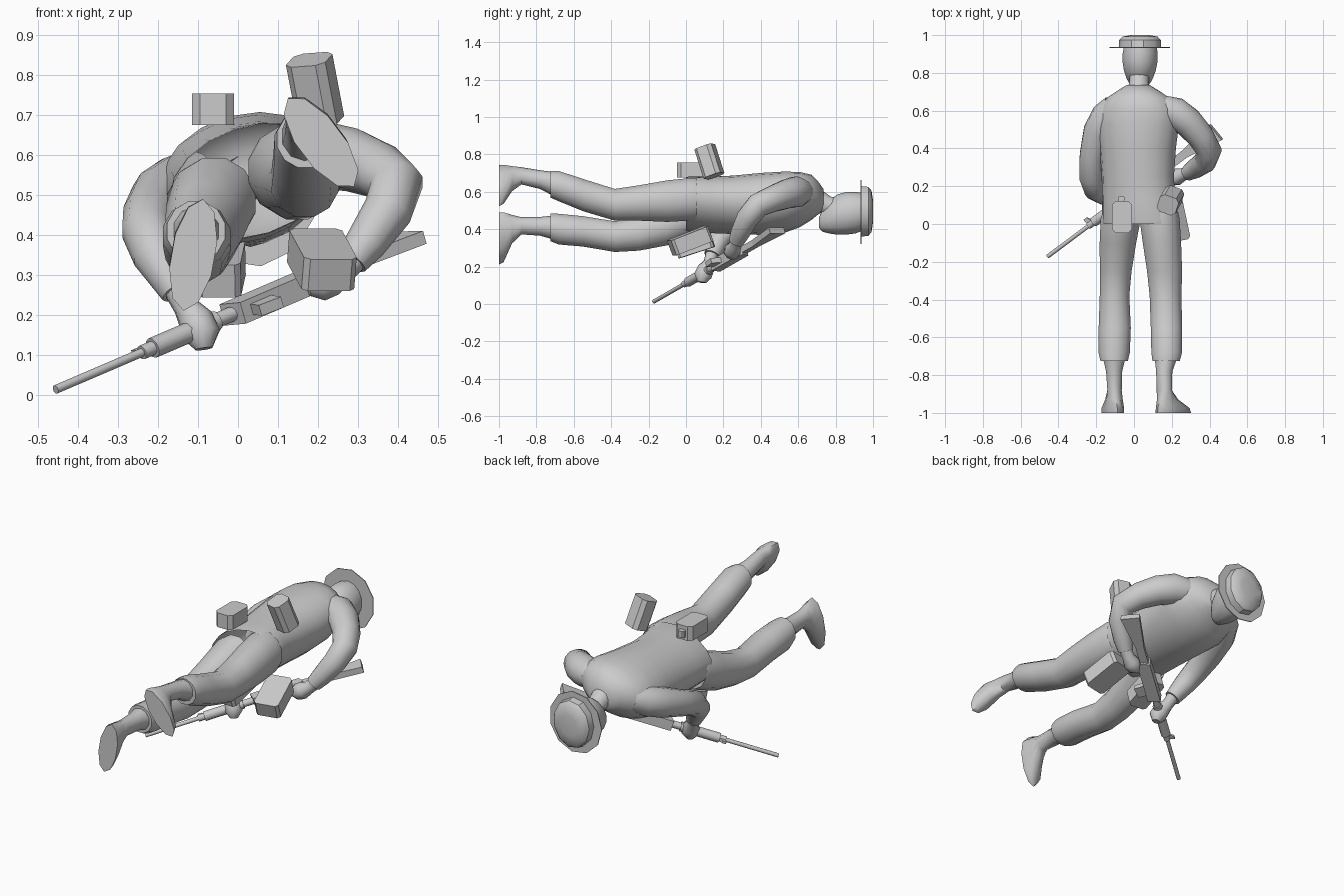
import bpy, bmesh, math
from mathutils import Vector, Matrix, Euler

grey = bpy.data.materials.new("plain grey")
grey.diffuse_color = (0.6, 0.6, 0.6, 1)


def finish(name, bm, smooth=True, angle=50):
    bmesh.ops.recalc_face_normals(bm, faces=bm.faces)
    me = bpy.data.meshes.new(name)
    bm.to_mesh(me)
    bm.free()
    ob = bpy.data.objects.new(name, me)
    bpy.context.collection.objects.link(ob)
    me.materials.append(grey)
    if smooth:
        bpy.ops.object.select_all(action='DESELECT')
        ob.select_set(True)
        bpy.context.view_layer.objects.active = ob
        bpy.ops.object.shade_smooth_by_angle(angle=math.radians(angle))
    return ob


def loft(name, rings, n=12, fixed=None, caps=(True, True), angle=50):
    """Skin elliptical rings (x, y, z, half width, half depth, roll) along a path."""
    bm = bmesh.new()
    pts = [Vector(r[:3]) for r in rings]
    loops = []
    for i, r in enumerate(rings):
        t = fixed or (pts[min(i + 1, len(pts) - 1)] - pts[max(i - 1, 0)]).normalized()
        s = Vector((1, 0, 0))
        s = (s - t * s.dot(t)).normalized()
        u = s.cross(t)
        a = math.radians(r[5] if len(r) > 5 else 0)
        s, u = s * math.cos(a) + u * math.sin(a), u * math.cos(a) - s * math.sin(a)
        ang = [2 * math.pi * (k + 0.5) / n for k in range(n)]
        loops.append([bm.verts.new(pts[i] + s * r[3] * math.cos(q) + u * r[4] * math.sin(q)) for q in ang])
    for A, B in zip(loops, loops[1:]):
        for k in range(n):
            bm.faces.new((A[k], A[(k + 1) % n], B[(k + 1) % n], B[k]))
    if caps[0]:
        bm.faces.new(loops[0])
    if caps[1]:
        bm.faces.new(loops[-1])
    return finish(name, bm, True, angle)


def tube(name, pts, n=10, caps=(True, True)):
    return loft(name, [(x, y, z, r, r) for x, y, z, r in pts], n, caps=caps)


def box(name, centre, size, rot=(0, 0, 0), bevel=0.014):
    """Box with its four upright edges cut."""
    bm = bmesh.new()
    bmesh.ops.create_cube(bm, size=1)
    bmesh.ops.scale(bm, vec=size, verts=bm.verts)
    upright = [e for e in bm.edges if abs(e.verts[0].co.z - e.verts[1].co.z) > 0.01]
    bmesh.ops.bevel(bm, geom=upright, offset=bevel, segments=1, affect='EDGES')
    m = Matrix.Translation(centre) @ Euler([math.radians(a) for a in rot]).to_matrix().to_4x4()
    bm.transform(m)
    return finish(name, bm, False)


Y = Vector((0, 1, 0))
OPEN_END, OPEN_START = (True, False), (False, True)

# Jacket, rolled so the right side is higher, open at the hem
loft("jacket", [
    (0.035, 0.0, 0.535, 0.21, 0.135, 18),
    (0.035, 0.015, 0.535, 0.212, 0.138, 18),
    (0.025, 0.12, 0.53, 0.198, 0.145, 18),
    (0.02, 0.25, 0.53, 0.195, 0.152, 17),
    (0.02, 0.40, 0.535, 0.205, 0.162, 16),
    (0.02, 0.53, 0.545, 0.222, 0.158, 15),
    (0.022, 0.61, 0.558, 0.212, 0.142, 14),
    (0.022, 0.67, 0.57, 0.165, 0.118, 14),
    (0.022, 0.705, 0.567, 0.112, 0.09, 10),
    (0.022, 0.735, 0.555, 0.062, 0.06, 5)], 18, Y, OPEN_START)

# Neck and head, face downwards
tube("neck", [(0.025, 0.71, 0.55, 0.06), (0.027, 0.75, 0.53, 0.052), (0.03, 0.80, 0.51, 0.056)], 12, (False, False))
loft("head", [
    (0.03, 0.712, 0.435, 0.025, 0.028), (0.03, 0.728, 0.445, 0.045, 0.058),
    (0.03, 0.765, 0.465, 0.069, 0.088), (0.031, 0.81, 0.478, 0.086, 0.108),
    (0.032, 0.86, 0.485, 0.095, 0.114), (0.033, 0.905, 0.488, 0.095, 0.111),
    (0.033, 0.94, 0.492, 0.088, 0.102)], 14, Y)

# Hat with a thin brim
loft("hat_brim", [(0.034, 0.932, 0.492, 0.163, 0.172), (0.034, 0.937, 0.492, 0.163, 0.172)], 11, Y, angle=30)
loft("hat_crown", [
    (0.034, 0.934, 0.495, 0.115, 0.137), (0.034, 0.975, 0.495, 0.112, 0.132),
    (0.034, 0.992, 0.495, 0.095, 0.112), (0.034, 1.0, 0.495, 0.05, 0.058)], 11, Y, angle=35)

# Trouser legs, shins and boots
loft("left_trouser", [
    (-0.105, -0.725, 0.41, 0.075, 0.077), (-0.105, -0.68, 0.40, 0.086, 0.085),
    (-0.102, -0.55, 0.388, 0.088, 0.084), (-0.103, -0.38, 0.36, 0.081, 0.085),
    (-0.097, -0.25, 0.378, 0.087, 0.096), (-0.085, -0.1, 0.42, 0.1, 0.11),
    (-0.07, 0.03, 0.475, 0.11, 0.115), (-0.06, 0.06, 0.485, 0.108, 0.112)], 12, Y, OPEN_END)
loft("right_trouser", [
    (0.17, -0.725, 0.64, 0.075, 0.074), (0.173, -0.68, 0.63, 0.084, 0.084),
    (0.172, -0.55, 0.582, 0.086, 0.089), (0.167, -0.38, 0.53, 0.087, 0.088),
    (0.162, -0.25, 0.54, 0.096, 0.098), (0.148, -0.1, 0.55, 0.105, 0.115),
    (0.135, 0.03, 0.56, 0.11, 0.118), (0.13, 0.06, 0.56, 0.108, 0.114)], 12, Y, OPEN_END)
loft("left_boot", [
    (-0.112, -1.0, 0.35, 0.056, 0.142, -10), (-0.112, -0.975, 0.357, 0.056, 0.135, -10),
    (-0.106, -0.93, 0.40, 0.046, 0.077, -8), (-0.103, -0.88, 0.418, 0.04, 0.046),
    (-0.105, -0.78, 0.415, 0.045, 0.05), (-0.105, -0.72, 0.41, 0.06, 0.062)], 10, Y, OPEN_END)
loft("right_boot", [
    (0.208, -1.0, 0.632, 0.056, 0.138, 37), (0.205, -0.975, 0.64, 0.056, 0.13, 37),
    (0.178, -0.93, 0.67, 0.046, 0.077, 33), (0.16, -0.88, 0.685, 0.042, 0.046),
    (0.16, -0.78, 0.665, 0.045, 0.05), (0.168, -0.72, 0.645, 0.06, 0.062)], 10, Y, OPEN_END)

# Sleeves, forearms and hands
tube("left_sleeve", [(-0.10, 0.62, 0.545, 0.07), (-0.145, 0.575, 0.525, 0.08), (-0.19, 0.49, 0.495, 0.08),
                     (-0.22, 0.36, 0.45, 0.07), (-0.226, 0.25, 0.41, 0.066), (-0.205, 0.18, 0.35, 0.06),
                     (-0.15, 0.14, 0.26, 0.045)], 12, OPEN_START)
tube("left_hand", [(-0.16, 0.145, 0.28, 0.036), (-0.13, 0.125, 0.22, 0.032), (-0.105, 0.105, 0.185, 0.045),
                   (-0.09, 0.09, 0.15, 0.047), (-0.085, 0.085, 0.115, 0.022)], 10, OPEN_START)
tube("right_sleeve", [(0.15, 0.615, 0.60, 0.07), (0.215, 0.59, 0.60, 0.084), (0.285, 0.54, 0.588, 0.08),
                      (0.352, 0.465, 0.562, 0.072), (0.398, 0.385, 0.527, 0.067), (0.375, 0.33, 0.46, 0.062),
                      (0.32, 0.29, 0.38, 0.052), (0.285, 0.27, 0.335, 0.042)], 12, OPEN_START)
tube("right_hand", [(0.29, 0.272, 0.34, 0.035), (0.26, 0.262, 0.31, 0.034), (0.23, 0.25, 0.29, 0.045),
                    (0.2, 0.245, 0.275, 0.043), (0.175, 0.24, 0.265, 0.02)], 10, OPEN_START)

# Pouches: two on the back, two on the belly
box("back_canteen", (-0.063, 0.037, 0.715), (0.105, 0.17, 0.08), bevel=0.02)
box("canteen_cap", (-0.068, 0.133, 0.715), (0.036, 0.03, 0.036), bevel=0.008)
box("back_pouch", (0.193, 0.125, 0.762), (0.105, 0.10, 0.165), (20, -4, -20), 0.02)
box("right_belly_pouch", (0.21, 0.022, 0.338), (0.135, 0.215, 0.085), (21, 0, 12))
box("left_belly_pouch", (-0.042, 0.045, 0.315), (0.11, 0.2, 0.085), (18, 0, -4))

# Rifle frame: along the barrel, towards the trigger side, and sideways
muzzle, butt = Vector((-0.457, -0.172, 0.013)), Vector((0.435, 0.495, 0.395))
d = (butt - muzzle).normalized()
u = Vector((0.6, -0.8, 0))
u = (u - d * u.dot(d)).normalized()
w = d.cross(u)


def on_rifle(a, b=0):
    return muzzle + d * a + u * b


def rifle_rod(name, a0, a1, r, b=0, n=10):
    tube(name, [(*on_rifle(a0, b), r), (*on_rifle(a1, b), r)], n)


def rifle_plate(name, outline, thick):
    bm = bmesh.new()
    lo, hi = [[bm.verts.new(on_rifle(a, b) + w * s * thick / 2) for a, b in outline] for s in (-1, 1)]
    bm.faces.new(lo)
    bm.faces.new(hi)
    for k in range(len(lo)):
        j = (k + 1) % len(lo)
        bm.faces.new((lo[k], lo[j], hi[j], hi[k]))
    finish(name, bm, False)


rifle_rod("barrel", 0, 0.34, 0.011)
rifle_rod("barrel_collar", 0.285, 0.33, 0.018)
rifle_rod("handguard", 0.32, 0.53, 0.026)
rifle_rod("receiver_tube", 0.52, 0.60, 0.019)
rifle_plate("front_sight", [(0.29, 0), (0.285, -0.042), (0.305, -0.042), (0.33, 0)], 0.012)
rifle_plate("receiver", [(0.575, -0.03), (0.84, -0.03), (0.86, 0.02), (0.80, 0.038), (0.59, 0.038)], 0.056)
rifle_plate("magazine", [(0.62, 0.03), (0.69, 0.03), (0.675, 0.095), (0.61, 0.085)], 0.028)
rifle_plate("grip", [(0.79, 0.02), (0.835, 0.02), (0.865, 0.085), (0.825, 0.09)], 0.028)
rifle_plate("stock", [(0.83, -0.022), (0.95, -0.022), (1.17, -0.045), (1.175, 0.058), (0.96, 0.022), (0.83, 0.022)], 0.034)
